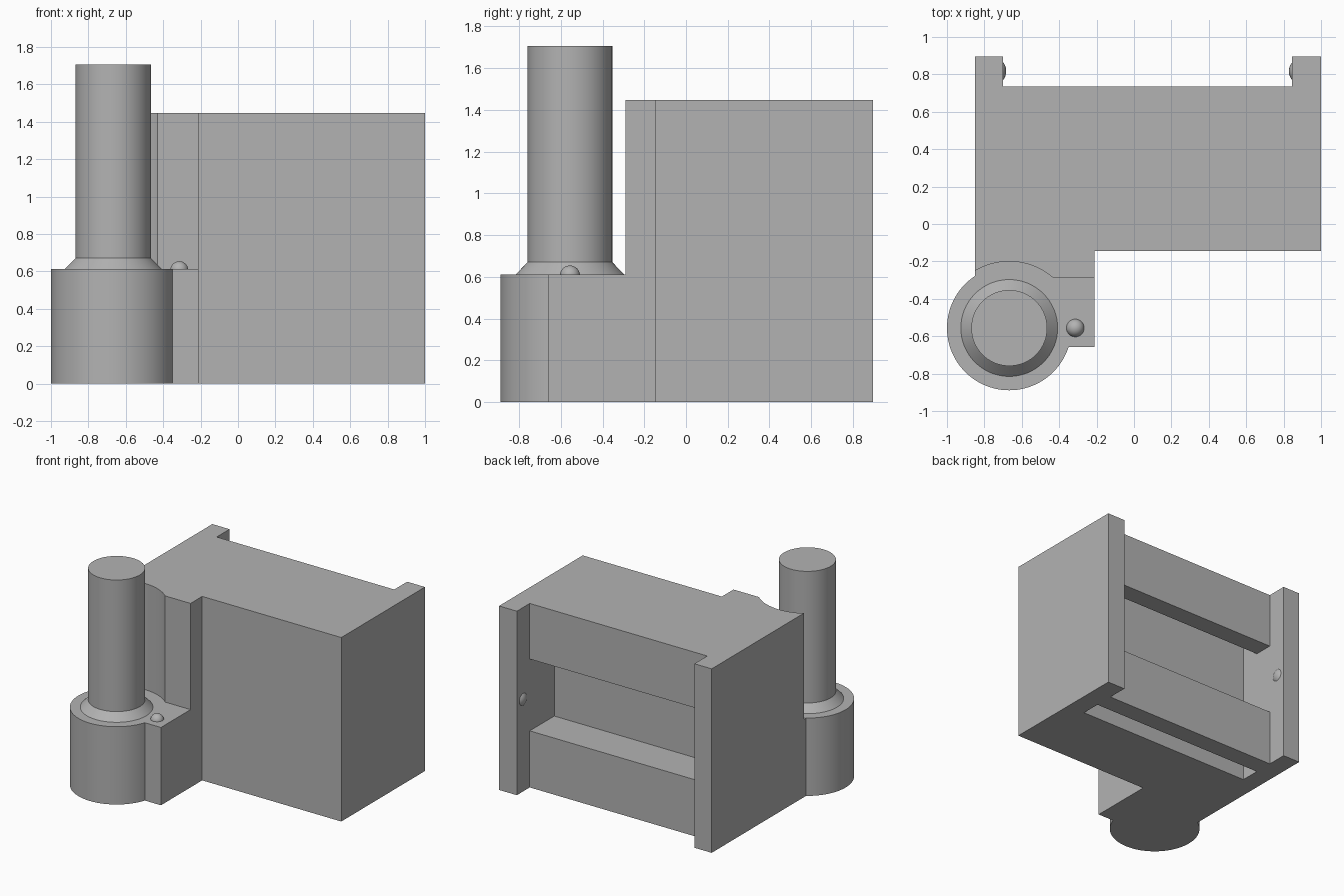
import bpy, bmesh, math
from mathutils import Matrix, Vector

if "Cube" in bpy.data.objects:
    bpy.data.objects.remove(bpy.data.objects["Cube"])

grey = bpy.data.materials.new("plain_grey")
grey.use_nodes = True
colour = (0.45, 0.45, 0.45, 1)
grey.diffuse_color = colour
grey.node_tree.nodes["Principled BSDF"].inputs["Base Color"].default_value = colour

POST = (-0.667, -0.556)   # axis of the post and its foot
STEP = 0.612              # height of the foot
HEIGHT = 1.447            # height of the housing


def finish(name, bm):
    bmesh.ops.recalc_face_normals(bm, faces=bm.faces)
    mesh = bpy.data.meshes.new(name)
    bm.to_mesh(mesh)
    bm.free()
    mesh.materials.append(grey)
    ob = bpy.data.objects.new(name, mesh)
    bpy.context.collection.objects.link(ob)
    return ob


def prism(name, outline, z0, z1):
    bm = bmesh.new()
    face = bm.faces.new([bm.verts.new((x, y, z0)) for x, y in outline])
    up = bmesh.ops.extrude_face_region(bm, geom=[face])["geom"]
    bmesh.ops.translate(bm, vec=(0, 0, z1 - z0),
                        verts=[v for v in up if isinstance(v, bmesh.types.BMVert)])
    return finish(name, bm)


def box(name, x0, x1, y0, y1, z0, z1):
    return prism(name, [(x0, y0), (x1, y0), (x1, y1), (x0, y1)], z0, z1)


def disc(name, radius, z0, z1, sides=96):
    turn = [math.tau * i / sides for i in range(sides)]
    return prism(name, [(POST[0] + radius * math.cos(a), POST[1] + radius * math.sin(a))
                        for a in turn], z0, z1)


def combine(ob, tool, operation):
    mod = ob.modifiers.new("combine", "BOOLEAN")
    mod.operation, mod.solver, mod.object = operation, "EXACT", tool
    bpy.context.view_layer.objects.active = ob
    bpy.ops.object.modifier_apply(modifier=mod.name)
    bpy.data.objects.remove(tool)


def smooth(ob):
    bpy.ops.object.select_all(action="DESELECT")
    ob.select_set(True)
    bpy.context.view_layer.objects.active = ob
    bpy.ops.object.shade_smooth_by_angle(angle=math.radians(30))


def dome(name, centre, radius, normal, rise):
    """Cap of a sphere standing out by rise from a surface point."""
    n = Vector(normal)
    bm = bmesh.new()
    bmesh.ops.create_uvsphere(bm, u_segments=32, v_segments=24, radius=radius)
    bmesh.ops.translate(bm, vec=Vector(centre) - n * (radius - rise), verts=bm.verts)
    bmesh.ops.bisect_plane(bm, geom=bm.verts[:] + bm.edges[:] + bm.faces[:],
                           plane_co=Vector(centre) - n * 0.005, plane_no=n, clear_inner=True)
    smooth(finish(name, bm))


# Housing with two rear flanges and a front shoulder
LEFT, RIGHT = 0.845, -0.7
housing = prism("housing", [(-0.85, 0.895), (RIGHT, 0.895), (RIGHT, 0.735), (LEFT, 0.735),
                            (LEFT, 0.895), (1, 0.895), (1, -0.145), (-0.21, -0.145),
                            (-0.21, -0.29), (-0.85, -0.29)], 0, HEIGHT)

# Round clearance around the post
combine(housing, disc("clearance", 0.356, STEP, 2), "DIFFERENCE")

# Rear pocket, with a groove above it and one in the underside
combine(housing, box("pocket", RIGHT, LEFT, 0.43, 0.8, 0.445, 1.01), "DIFFERENCE")
combine(housing, box("upper_groove", RIGHT, LEFT, 0.43, 0.585, 0.9, 1.31), "DIFFERENCE")
combine(housing, box("lower_groove", RIGHT, LEFT, 0.43, 0.585, -0.1, 0.3), "DIFFERENCE")

# Round foot and the low step beside it
combine(housing, box("step", POST[0], -0.21, -0.658, -0.2, 0, STEP), "UNION")
combine(housing, disc("foot", 0.333, 0, STEP), "UNION")
smooth(housing)

# Post with a flared collar, turned from a profile
bm = bmesh.new()
profile = [(0, 0.6), (0.259, 0.6), (0.259, STEP), (0.203, 0.67), (0.203, 1.705), (0, 1.705)]
points = [bm.verts.new((r, 0, z)) for r, z in profile]
edges = [bm.edges.new(pair) for pair in zip(points, points[1:])]
bmesh.ops.spin(bm, geom=points + edges, axis=(0, 0, 1), cent=(0, 0, 0),
               angle=math.tau, steps=64)
bmesh.ops.remove_doubles(bm, verts=bm.verts, dist=0.0005)
bmesh.ops.transform(bm, matrix=Matrix.Translation((*POST, 0)), verts=bm.verts)
smooth(finish("post", bm))

# Rounded studs on the step and on the inner sides of the flanges
dome("step_stud", (-0.314, -0.556, STEP), 0.048, (0, 0, 1), 0.042)
dome("right_flange_stud", (RIGHT, 0.817, 0.724), 0.075, (1, 0, 0), 0.017)
dome("left_flange_stud", (LEFT, 0.817, 0.724), 0.075, (-1, 0, 0), 0.017)
